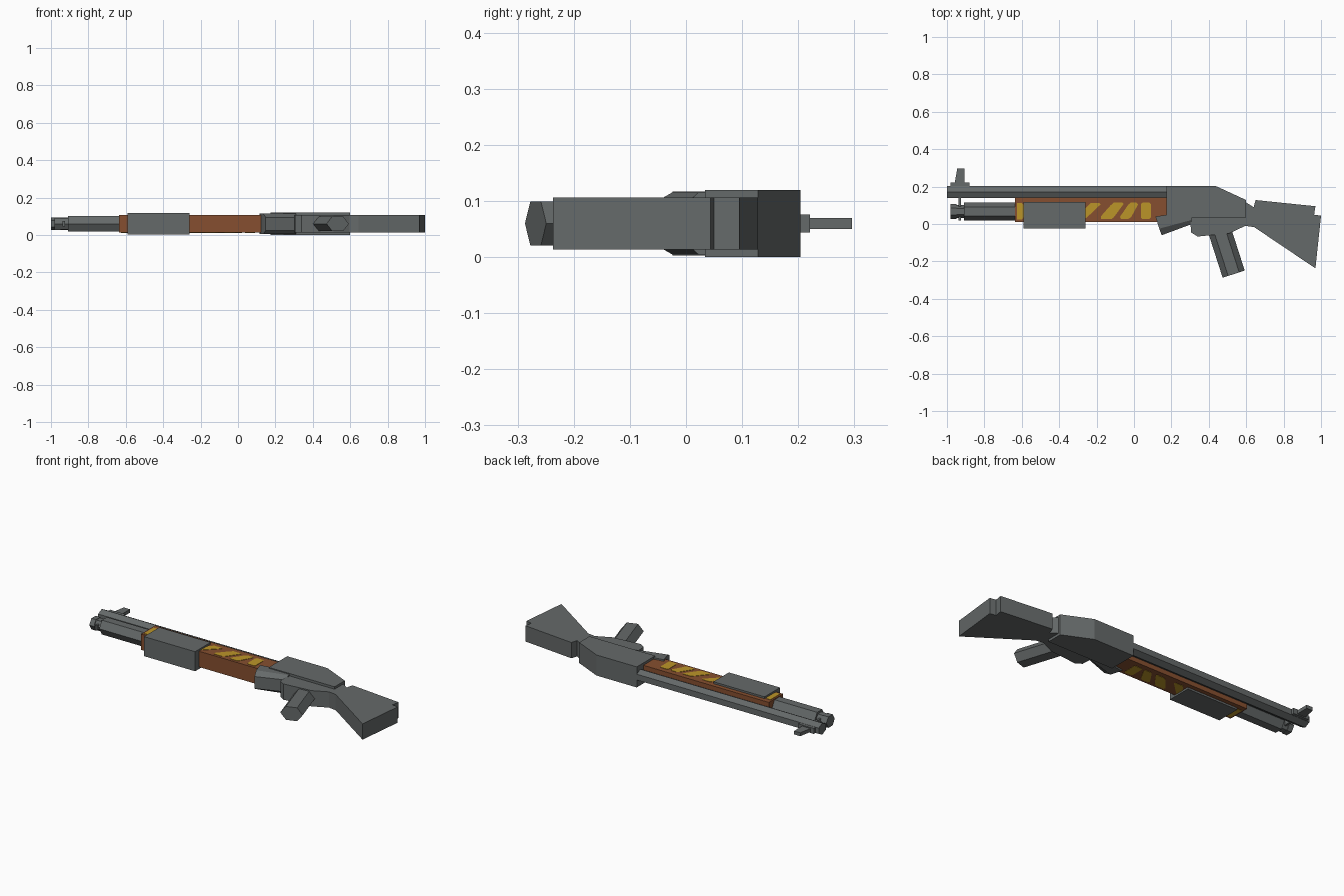
import bpy, bmesh, math
from mathutils import Vector

if "Cube" in bpy.data.objects:
    bpy.data.objects.remove(bpy.data.objects["Cube"])

ZC = 0.06  # mid plane: the prop lies on its side


def material(name, rgb):
    m = bpy.data.materials.new(name)
    m.diffuse_color = (*rgb, 1)
    m.use_nodes = True
    m.node_tree.nodes["Principled BSDF"].inputs["Base Color"].default_value = m.diffuse_color
    return m


GREY = material("gunmetal grey", (0.13, 0.142, 0.142))
WOOD = material("reddish brown", (0.24, 0.078, 0.029))
GOLD = material("golden yellow", (0.50, 0.30, 0.022))


def finish(name, bm, mat):
    bmesh.ops.recalc_face_normals(bm, faces=bm.faces)
    me = bpy.data.meshes.new(name)
    bm.to_mesh(me)
    bm.free()
    me.materials.append(mat)
    ob = bpy.data.objects.new(name, me)
    bpy.context.collection.objects.link(ob)
    return ob


def prism(name, pts, half, mat=GREY, zc=ZC):
    """Extrude an xy profile in z; a third value on a point is its own half thickness."""
    bm = bmesh.new()
    hs = [p[2] if len(p) > 2 else half for p in pts]
    lo = [bm.verts.new((p[0], p[1], zc - h)) for p, h in zip(pts, hs)]
    hi = [bm.verts.new((p[0], p[1], zc + h)) for p, h in zip(pts, hs)]
    bm.faces.new(lo)
    bm.faces.new(hi)
    n = len(pts)
    for i in range(n):
        j = (i + 1) % n
        bm.faces.new((lo[i], lo[j], hi[j], hi[i]))
    return finish(name, bm, mat)


def block(name, x0, x1, y0, y1, half, mat=GREY, zc=ZC):
    return prism(name, [(x0, y0), (x1, y0), (x1, y1), (x0, y1)], half, mat, zc)


def tube(name, a, b, ra, rz, turn=0.0, sides=6):
    """Faceted rod between two xy points; ra = radius across, rz = radius in z."""
    a, b = Vector((*a, ZC)), Vector((*b, ZC))
    d = (b - a).normalized()
    across = Vector((-d.y, d.x, 0))
    bm = bmesh.new()
    rings = []
    for c in (a, b):
        ring = []
        for i in range(sides):
            t = turn + 2 * math.pi * i / sides
            ring.append(bm.verts.new(c + across * ra * math.cos(t) + Vector((0, 0, rz * math.sin(t)))))
        rings.append(ring)
        bm.faces.new(ring)
    for i in range(sides):
        j = (i + 1) % sides
        bm.faces.new((rings[0][i], rings[0][j], rings[1][j], rings[1][i]))
    return finish(name, bm, GREY)


# barrel, magazine tube with stepped tip, and the band joining them
tube("barrel", (-1.0, 0.171), (0.2, 0.171), 0.0375, 0.034, math.pi / 6)
tube("magazine_tube", (-0.91, 0.067), (-0.6, 0.067), 0.047, 0.048)
tube("magazine_neck", (-0.96, 0.067), (-0.9, 0.067), 0.034, 0.034)
tube("magazine_cap", (-0.98, 0.067), (-0.95, 0.067), 0.039, 0.037)
block("barrel_band", -0.937, -0.925, 0.02, 0.15, 0.014)

# front sight
block("sight_base", -0.98, -0.88, 0.195, 0.221, 0.016)
prism("sight_post", [(-0.96, 0.21), (-0.905, 0.21), (-0.905, 0.296), (-0.945, 0.296)], 0.010)

# wooden body and sliding grip
block("wood_body", -0.635, 0.2, 0.012, 0.143, 0.046, WOOD)
block("sliding_grip", -0.59, -0.26, -0.024, 0.118, 0.057)

# painted stripes on both flat sides
stripes = [
    [(-0.625, 0.025), (-0.598, 0.025), (-0.592, 0.035), (-0.592, 0.105), (-0.6, 0.113), (-0.625, 0.113)],
    [(-0.28, 0.025), (-0.255, 0.032), (-0.178, 0.105), (-0.185, 0.113), (-0.232, 0.113), (-0.28, 0.06)],
    [(-0.175, 0.027), (-0.12, 0.027), (-0.107, 0.037), (-0.055, 0.108), (-0.062, 0.114),
     (-0.108, 0.114), (-0.125, 0.1), (-0.178, 0.04)],
    [(-0.07, 0.027), (-0.03, 0.027), (-0.015, 0.037), (0.022, 0.105), (0.014, 0.114),
     (-0.018, 0.114), (-0.032, 0.102), (-0.075, 0.038)],
    [(0.045, 0.027), (0.083, 0.027), (0.09, 0.035), (0.09, 0.107), (0.083, 0.114),
     (0.045, 0.114), (0.037, 0.107), (0.037, 0.035)],
]
for i, pts in enumerate(stripes):
    for side, s in (("upper", 1), ("lower", -1)):
        prism(f"stripe_{i + 1}_{side}", pts, 0.002, GOLD, ZC + s * 0.046)

# receiver
prism("receiver", [(0.175, 0.034), (0.6, 0.034), (0.6, 0.128), (0.435, 0.204), (0.175, 0.204)], 0.06)
prism("lower_receiver", [(0.3, 0.05), (0.305, -0.045), (0.34, -0.067), (0.51, -0.05),
                         (0.595, -0.010), (0.65, -0.018), (0.65, 0.083), (0.6, 0.115)], 0.046)

# sloped front guard with chamfered underside
prism("front_guard", [(0.115, 0.04), (0.135, -0.025), (0.31, 0.022), (0.31, 0.05), (0.18, 0.05)], 0.055)
prism("front_guard_underside", [(0.135, -0.025, 0.055), (0.148, -0.06, 0.035),
                                (0.31, 0.0, 0.035), (0.31, 0.022, 0.055)], 0.05)

# pistol grip and shoulder stock
tube("pistol_grip", (0.45, -0.01), (0.533, -0.268), 0.062, 0.045)
bpy.data.objects["pistol_grip"].data.vertices.foreach_get
prism("shoulder_stock", [(0.64, -0.015), (0.97, -0.237), (1.0, 0.044), (0.963, 0.05),
                         (0.97, 0.095), (0.65, 0.128), (0.64, 0.09)], 0.046)
